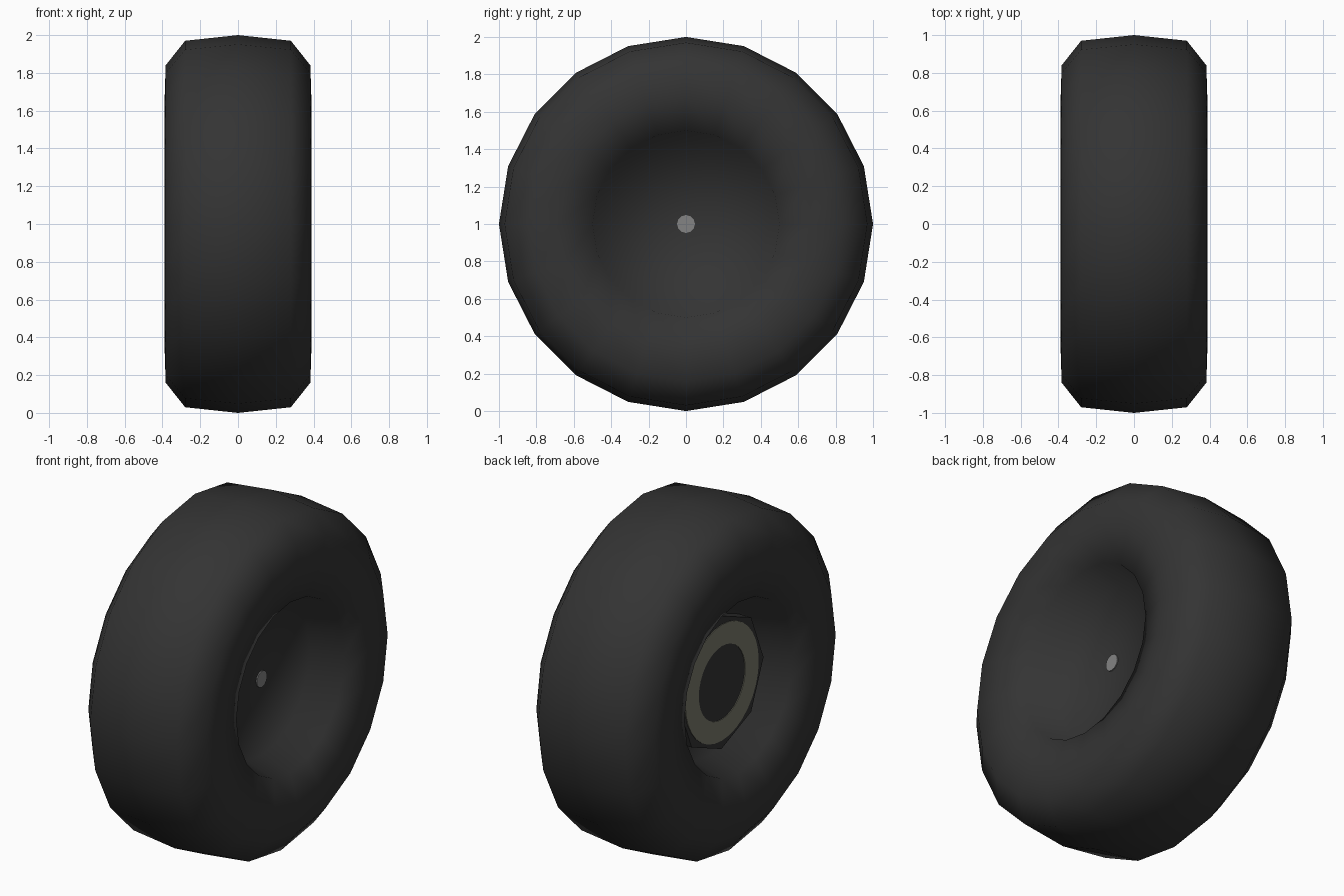
import bpy
import math

if "Cube" in bpy.data.objects:
    bpy.data.objects.remove(bpy.data.objects["Cube"])


def material(name, color):
    m = bpy.data.materials.new(name)
    m.diffuse_color = (*color, 1)
    m.use_nodes = True
    m.node_tree.nodes["Principled BSDF"].inputs["Base Color"].default_value = m.diffuse_color
    return m


rubber = material("dark_rubber", (0.034, 0.034, 0.034))
metal = material("grey_metal", (0.23, 0.23, 0.23))
drum_grey = material("warm_grey", (0.195, 0.195, 0.15))


def lathe(name, profile, sides, mat, closed=False):
    """Revolve (x, radius) points about the wheel axle; radius 0 makes a pole."""
    verts, rings, faces = [], [], []
    for x, r in profile:
        n = sides if r > 0 else 1
        rings.append(range(len(verts), len(verts) + n))
        for i in range(n):
            a = 2 * math.pi * i / sides
            verts.append((x, r * math.sin(a), 1 + r * math.cos(a)))
    pairs = list(zip(rings, rings[1:]))
    if closed:
        pairs.append((rings[-1], rings[0]))
    for p, q in pairs:
        for i in range(sides):
            j = (i + 1) % sides
            f = [p[i % len(p)], p[j % len(p)], q[j % len(q)], q[i % len(q)]]
            faces.append(list(dict.fromkeys(f)))
    mesh = bpy.data.meshes.new(name)
    mesh.from_pydata(verts, [], [f[::-1] for f in faces])
    mesh.materials.append(mat)
    ob = bpy.data.objects.new(name, mesh)
    bpy.context.collection.objects.link(ob)
    # make normals point outwards
    import bmesh
    bm = bmesh.new()
    bm.from_mesh(mesh)
    bmesh.ops.recalc_face_normals(bm, faces=bm.faces)
    bm.to_mesh(mesh)
    bm.free()
    return ob


# tyre with a dished centre on both sides
half = [(0.15, 0), (0.15, 0.45), (0.34, 0.50), (0.388, 0.68),
        (0.383, 0.84), (0.28, 0.97)]
profile = half + [(0, 1.0)] + [(-x, r) for x, r in reversed(half)]
tyre = lathe("tyre", profile, 20, rubber)
for p in tyre.data.polygons:
    p.use_smooth = True

# small axle cap on the right
lathe("axle_cap", [(0.14, 0), (0.14, 0.048), (0.156, 0.048), (0.156, 0)], 12, metal)

# octagonal drum on the left, with a painted ring
lathe("brake_drum", [(-0.12, 0), (-0.12, 0.39), (-0.23, 0.39), (-0.23, 0)], 8, rubber)
lathe("drum_ring", [(-0.228, 0.215), (-0.228, 0.34), (-0.234, 0.34), (-0.234, 0.215)],
      32, drum_grey, closed=True)
